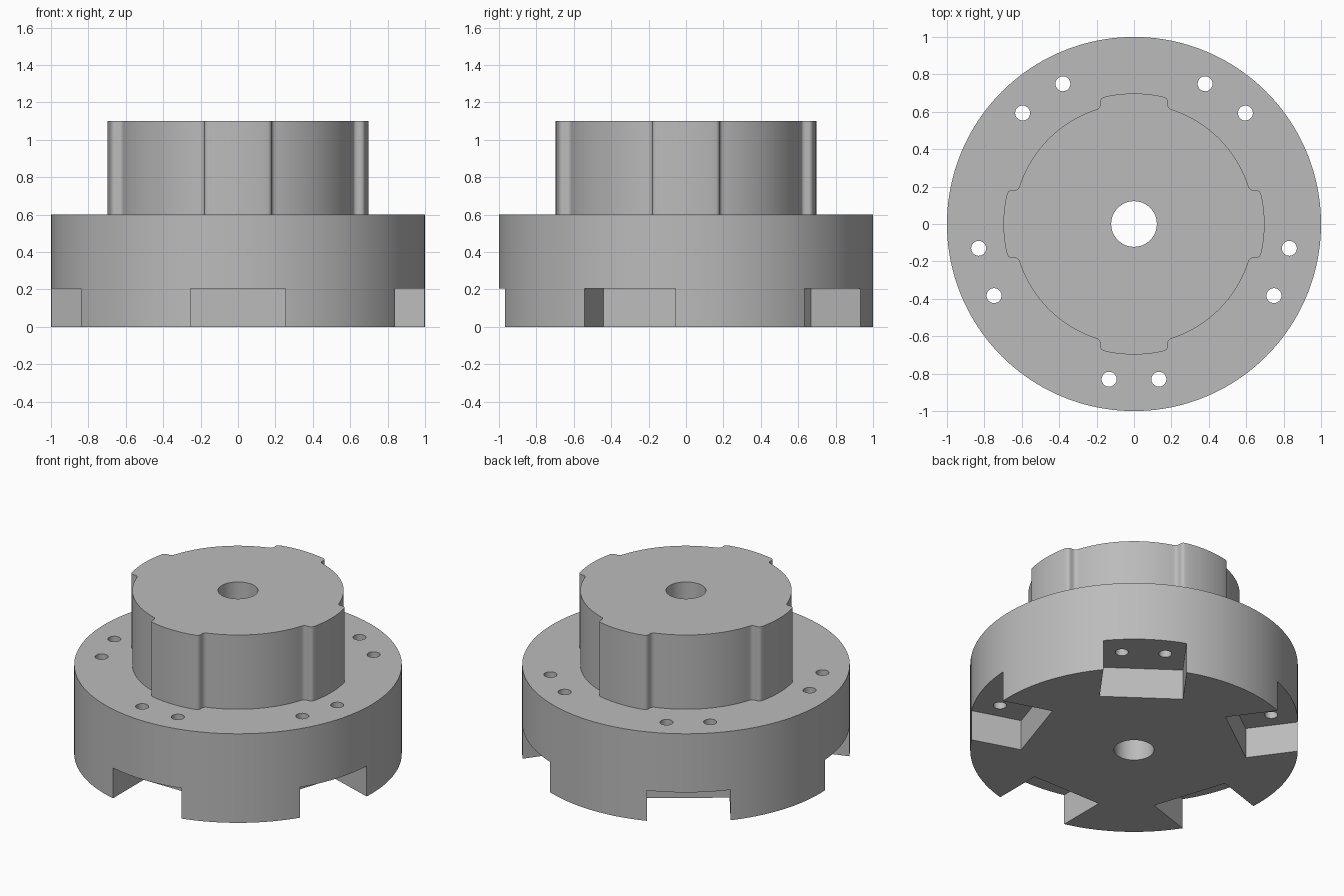
import bpy
import bmesh
from math import sin, cos, pi, radians, asin
from mathutils import Vector, Matrix

if "Cube" in bpy.data.objects:
    bpy.data.objects.remove(bpy.data.objects["Cube"], do_unlink=True)

metal = bpy.data.materials.new("plain grey metal")
metal.use_nodes = True
grey = (0.5, 0.5, 0.5, 1)
metal.diffuse_color = grey
metal.node_tree.nodes["Principled BSDF"].inputs["Base Color"].default_value = grey


def prism(name, outline, z0, z1):
    """Extrude a closed outline upwards into a solid."""
    bm = bmesh.new()
    face = bm.faces.new([bm.verts.new((p[0], p[1], z0)) for p in outline])
    top = bmesh.ops.extrude_face_region(bm, geom=[face])["geom"]
    bmesh.ops.translate(bm, vec=(0, 0, z1 - z0),
                        verts=[g for g in top if isinstance(g, bmesh.types.BMVert)])
    bmesh.ops.recalc_face_normals(bm, faces=bm.faces)
    mesh = bpy.data.meshes.new(name)
    bm.to_mesh(mesh)
    bm.free()
    mesh.materials.append(metal)
    obj = bpy.data.objects.new(name, mesh)
    bpy.context.collection.objects.link(obj)
    return obj


def circle(radius, count, centre=(0, 0)):
    return [(centre[0] + radius * cos(2 * pi * i / count),
             centre[1] + radius * sin(2 * pi * i / count)) for i in range(count)]


def arc(radius, start, end, count):
    return [Vector((radius * cos(a), radius * sin(a)))
            for a in (start + (end - start) * i / count for i in range(count + 1))]


def fillet(before, corner, after, steps=6):
    """Rounded corner between two points, without its end points."""
    return [before.lerp(corner, t).lerp(corner.lerp(after, t), t)
            for t in (i / steps for i in range(1, steps))]


def cut(target, cutter):
    mod = target.modifiers.new("cut " + cutter.name, 'BOOLEAN')
    mod.operation = 'DIFFERENCE'
    mod.solver = 'EXACT'
    mod.object = cutter
    cutter.hide_render = True
    cutter.hide_set(True)


# Round base with five open slots and a pair of bolt holes above each
base = prism("base", circle(1, 160), 0, 0.6)
for i in range(5):
    turn = Matrix.Rotation(radians(72 * i - 90), 2)
    slot = [turn @ Vector(p) for p in
            ((0.64, -0.255), (1.2, -0.255), (1.2, 0.255), (0.64, 0.255))]
    cut(base, prism("slot_cutter", slot, -0.1, 0.205))
    for side in (-1, 1):
        centre = turn @ Vector((0.83, 0.133 * side))
        cut(base, prism("bolt_hole_cutter", circle(0.04, 32, centre), -0.1, 0.7))

# Hub outline: four shallow lobes with rounded corners
OUTER, INNER, HALF, R = 0.698, 0.645, 0.18, 0.022
a_out, a_in = asin(HALF / OUTER), asin(HALF / INNER)
peak = Vector((OUTER * cos(a_out), HALF))
root = Vector((INNER * cos(a_in), HALF))
lobe = arc(OUTER, -a_out + R / OUTER, a_out - R / OUTER, 16)
valley = arc(INNER, a_in + R / INNER, pi / 2 - a_in - R / INNER, 32)
wall_top, wall_foot = peak - Vector((R, 0)), root + Vector((R, 0))
rise = ([lobe[-1]] + fillet(lobe[-1], peak, wall_top) + [wall_top, wall_foot]
        + fillet(wall_foot, root, valley[0]) + [valley[0]])
fall = [Vector((p.y, p.x)) for p in reversed(rise)]
quarter = lobe[:-1] + rise + valley[1:-1] + fall[:-1]
outline = [Matrix.Rotation(k * pi / 2, 2) @ p for k in range(4) for p in quarter]
hub = prism("hub", outline, 0.6, 1.1)

# Centre bore through both parts
bore = prism("bore_cutter", circle(0.122, 64), -0.1, 1.2)
for part in (base, hub):
    cut(part, bore)

# Bake the cuts, then shade the round walls smooth
bpy.context.view_layer.update()
for part in (base, hub):
    bpy.ops.object.select_all(action='DESELECT')
    part.select_set(True)
    bpy.context.view_layer.objects.active = part
    for mod in list(part.modifiers):
        bpy.ops.object.modifier_apply(modifier=mod.name)
    bpy.ops.object.shade_smooth_by_angle(angle=radians(30))
for helper in [o for o in bpy.data.objects if o.name.split(".")[0].endswith("_cutter")]:
    bpy.data.objects.remove(helper, do_unlink=True)
